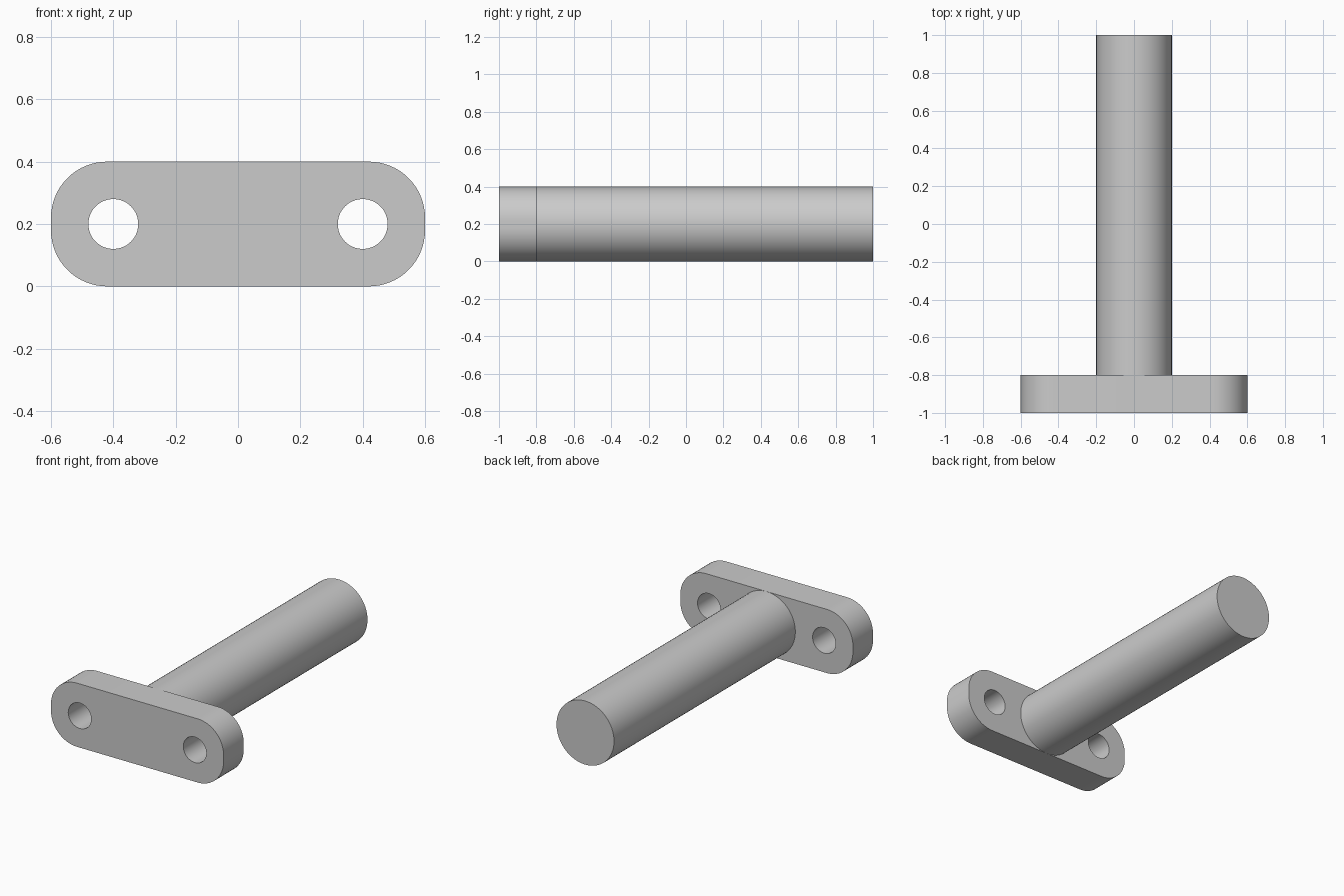
import bpy
import math

cube = bpy.data.objects.get("Cube")
if cube:
    bpy.data.objects.remove(cube, do_unlink=True)

grey = bpy.data.materials.new("light_grey")
grey.use_nodes = True
colour = (0.6, 0.6, 0.6, 1)
grey.diffuse_color = colour
grey.node_tree.nodes["Principled BSDF"].inputs["Base Color"].default_value = colour

RADIUS = 0.2        # shaft radius and half the plate height
HALF_WIDTH = 0.6
CORNER = 0.18
PLATE_FRONT, PLATE_BACK, SHAFT_END = -1.0, -0.8, 1.0


def arc(cx, cy, r, start, sweep, steps):
    """Points along a circular arc, angles in degrees."""
    angles = [math.radians(start + sweep * i / steps) for i in range(steps + 1)]
    return [(cx + r * math.cos(a), cy + r * math.sin(a)) for a in angles]


def add_outline(curve, points):
    spline = curve.splines.new("POLY")
    spline.points.add(len(points) - 1)
    for p, (x, y) in zip(spline.points, points):
        p.co = (x, y, 0, 1)
    spline.use_cyclic_u = True


def finish(obj):
    obj.data.materials.clear()
    obj.data.materials.append(grey)
    bpy.ops.object.select_all(action="DESELECT")
    obj.select_set(True)
    bpy.context.view_layer.objects.active = obj
    bpy.ops.object.shade_smooth_by_angle(angle=math.radians(30))


# Mounting plate: rounded outline with two bolt holes
profile = bpy.data.curves.new("mounting_plate", "CURVE")
profile.dimensions = "2D"
profile.fill_mode = "BOTH"
profile.extrude = (PLATE_BACK - PLATE_FRONT) / 2
dx, dy = HALF_WIDTH - CORNER, RADIUS - CORNER
outline = []
for i, (sx, sy) in enumerate([(1, 1), (-1, 1), (-1, -1), (1, -1)]):
    outline += arc(sx * dx, sy * dy, CORNER, 90 * i, 90, 16)
add_outline(profile, outline)
for side in (-1, 1):
    add_outline(profile, arc(side * 0.4, 0, 0.08, 0, 360, 48)[:-1])

plate = bpy.data.objects.new("mounting_plate", profile)
bpy.context.collection.objects.link(plate)
plate.location = (0, (PLATE_FRONT + PLATE_BACK) / 2, RADIUS)
plate.rotation_euler.x = math.pi / 2
bpy.ops.object.select_all(action="DESELECT")
plate.select_set(True)
bpy.context.view_layer.objects.active = plate
bpy.ops.object.convert(target="MESH")
plate = bpy.context.object
plate.name = "mounting_plate"

# Weld the caps to the walls so the rims stay crisp
bpy.ops.object.mode_set(mode="EDIT")
bpy.ops.mesh.select_all(action="SELECT")
bpy.ops.mesh.remove_doubles(threshold=0.0001)
bpy.ops.mesh.normals_make_consistent(inside=False)
bpy.ops.object.mode_set(mode="OBJECT")
finish(plate)

# Round shaft running back from the plate
bpy.ops.mesh.primitive_cylinder_add(
    vertices=64, radius=RADIUS, depth=SHAFT_END - PLATE_BACK,
    location=(0, (SHAFT_END + PLATE_BACK) / 2, RADIUS),
    rotation=(math.pi / 2, 0, 0))
shaft = bpy.context.object
shaft.name = "shaft"
finish(shaft)
